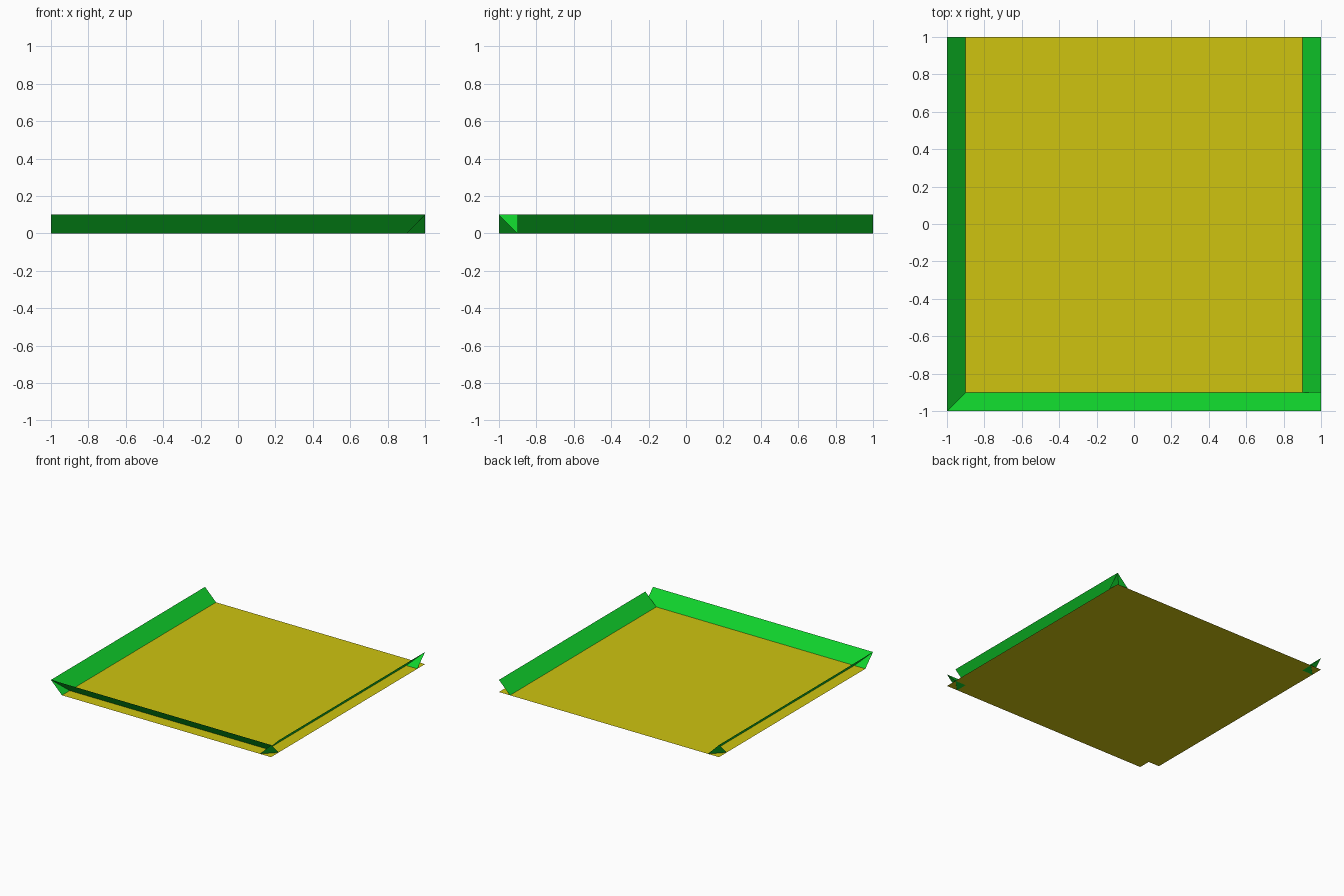
import bpy

if "Cube" in bpy.data.objects:
    bpy.data.objects.remove(bpy.data.objects["Cube"])

I, O, H = 0.9, 1.0, 0.1   # inner edge, outer edge, rim height


def material(name, rgb):
    m = bpy.data.materials.new(name)
    m.diffuse_color = (*rgb, 1)
    m.use_nodes = True
    m.node_tree.nodes["Principled BSDF"].inputs["Base Color"].default_value = m.diffuse_color
    return m


def part(name, verts, faces, mat):
    me = bpy.data.meshes.new(name)
    me.from_pydata(verts, [], faces)
    me.materials.append(mat)
    ob = bpy.data.objects.new(name, me)
    bpy.context.collection.objects.link(ob)
    return ob


yellow = material("yellow", (0.62, 0.55, 0.005))
green = material("green", (0.005, 0.65, 0.025))

# Thin floor sheet, notched at the front left corner
floor = [(-I, -O), (O, -O), (O, O), (-O, O), (-O, -I), (-I, -I)]
part("floor", [(x, y, 0) for x, y in floor], [range(6)], yellow)

# Sloped rims on three sides, the back stays open
part("front_rim", [(-O, -O, H), (O, -O, H), (O, -I, 0), (-I, -I, 0)],
     [(0, 1, 2, 3)], green)
part("left_rim", [(-O, -O, H), (-I, -I, 0), (-I, O, 0), (-O, O, H)],
     [(0, 1, 2, 3)], green)
part("right_rim", [(I, -I, 0), (O, -I, H), (O, O, H), (I, I, 0)],
     [(0, 1, 2, 3)], green)


# Folded corner patches: only the outermost point is raised
def corner(name, sx, sy):
    same = sx == sy
    z = 0 if same else -0.0005    # flat half lies just under the floor
    verts = [(sx * I, sy * I, z), (sx * O, sy * I, z),
             (sx * O, sy * O, H), (sx * I, sy * O, z)]
    faces = [(0, 1, 2), (0, 2, 3)] if same else [(0, 3, 1), (1, 3, 2)]
    part(name, verts, faces, green)


for sy, a in ((-1, "front"), (1, "back")):
    for sx, b in ((-1, "left"), (1, "right")):
        corner(f"{a}_{b}_corner", sx, sy)
